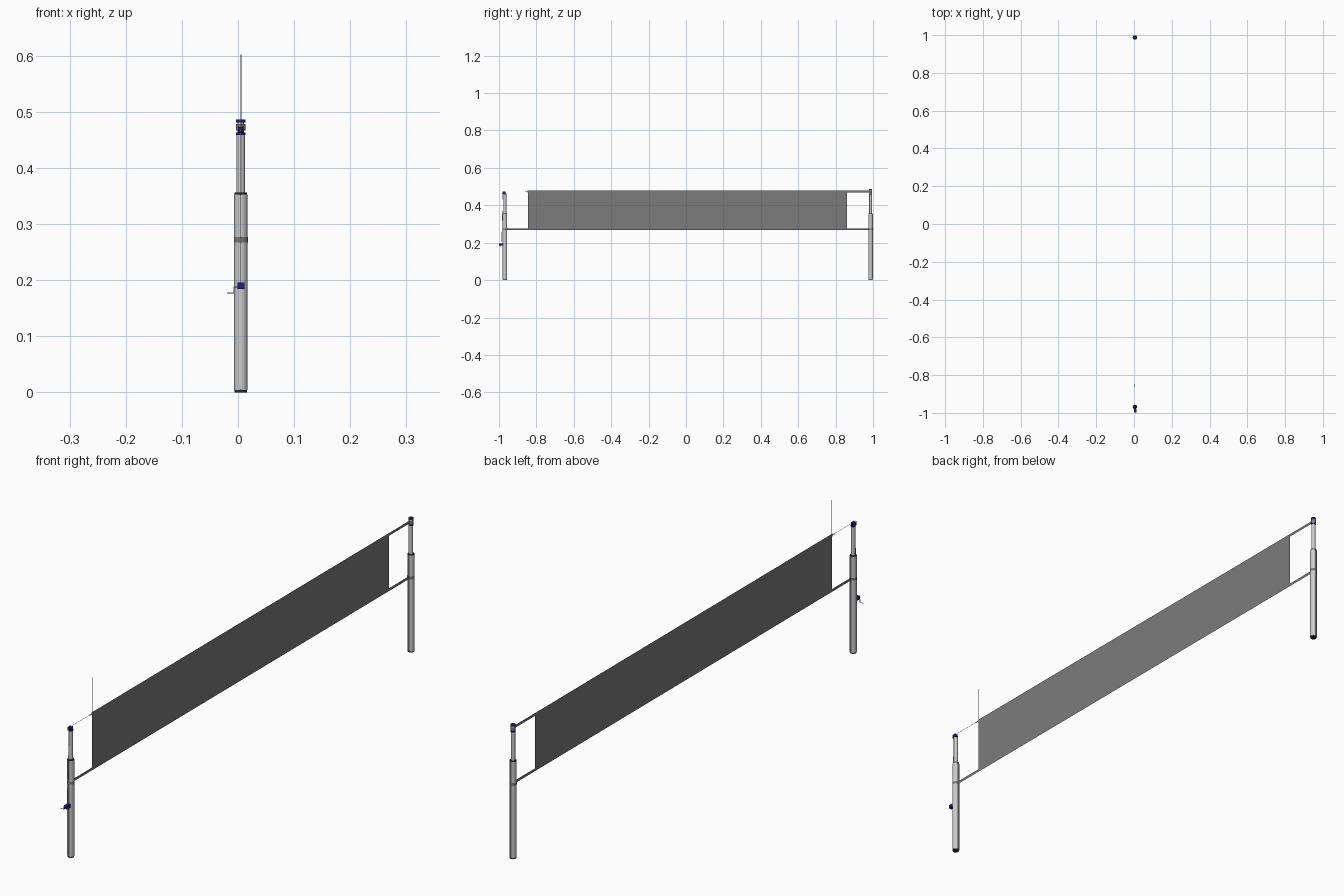
import bpy, bmesh, math
from mathutils import Vector

if "Cube" in bpy.data.objects:
    bpy.data.objects.remove(bpy.data.objects["Cube"])

X = 0.005                      # common centre line of posts and net
LEFT, RIGHT = -0.968, 0.987    # post positions along y


def material(name, rgb):
    m = bpy.data.materials.new(name)
    m.diffuse_color = (*rgb, 1)
    m.use_nodes = True
    m.node_tree.nodes["Principled BSDF"].inputs["Base Color"].default_value = m.diffuse_color
    return m


NAVY = material("navy", (0.02, 0.01, 0.25))
BLACK = material("black", (0.02, 0.02, 0.03))
MESH = material("dark_mesh", (0.2, 0.2, 0.2))
METAL = material("metal", (0.55, 0.55, 0.55))


def finish(bm, name, mat, smooth=False):
    me = bpy.data.meshes.new(name)
    bm.to_mesh(me)
    bm.free()
    ob = bpy.data.objects.new(name, me)
    bpy.context.collection.objects.link(ob)
    me.materials.append(mat)
    if smooth:
        bpy.ops.object.select_all(action='DESELECT')
        bpy.context.view_layer.objects.active = ob
        ob.select_set(True)
        bpy.ops.object.shade_smooth_by_angle(angle=math.radians(35))
    return ob


def rod(name, a, b, r, mat, sides=8, caps=True):
    a, b = Vector(a), Vector(b)
    bm = bmesh.new()
    bmesh.ops.create_cone(bm, cap_ends=caps, segments=sides, radius1=r, radius2=r, depth=(b - a).length)
    q = Vector((0, 0, 1)).rotation_difference(b - a)
    bm.transform(q.to_matrix().to_4x4())
    bmesh.ops.translate(bm, vec=(a + b) / 2, verts=bm.verts)
    return finish(bm, name, mat, True)


def disc(name, y, z0, z1, r, mat, caps=True):
    return rod(name, (X, y, z0), (X, y, z1), r, mat, 24, caps)


def box(name, lo, hi, mat):
    lo, hi = Vector(lo), Vector(hi)
    bm = bmesh.new()
    bmesh.ops.create_cube(bm, size=1)
    for v in bm.verts:
        v.co = (lo + hi) / 2 + v.co * (hi - lo)
    return finish(bm, name, mat)


def sheet(name, y0, y1, z0, z1, mat):
    bm = bmesh.new()
    bm.faces.new([bm.verts.new((X, y, z)) for y, z in ((y0, z0), (y1, z0), (y1, z1), (y0, z1))])
    return finish(bm, name, mat)


def grooved_tube(name, y, z0, z1, r, half, depth, mat):
    # round profile with a slot on the front and on the back
    start = math.asin(half / r)
    pts = []
    for side in range(2):
        t0 = -math.pi / 2 + side * math.pi
        for i in range(13):
            t = t0 + start + (math.pi - 2 * start) * i / 12
            pts.append((r * math.cos(t), r * math.sin(t)))
        s = 1 if side == 0 else -1
        pts += [(s * half, s * (r - depth)), (-s * half, s * (r - depth))]
    bm = bmesh.new()
    face = bm.faces.new([bm.verts.new((X + px, y + py, z0)) for px, py in pts])
    top = bmesh.ops.extrude_face_region(bm, geom=[face])
    bmesh.ops.translate(bm, vec=(0, 0, z1 - z0),
                        verts=[v for v in top["geom"] if isinstance(v, bmesh.types.BMVert)])
    bmesh.ops.recalc_face_normals(bm, faces=bm.faces)
    return finish(bm, name, mat, True)


# Telescopic posts
for side, y in (("left", LEFT), ("right", RIGHT)):
    disc(side + "_post_foot", y, 0, 0.005, 0.011, BLACK)
    grooved_tube(side + "_post_lower", y, 0.004, 0.353, 0.012, 0.002, 0.003, METAL)
    disc(side + "_post_collar", y, 0.352, 0.356, 0.011, BLACK)
    disc(side + "_post_upper", y, 0.355, 0.461, 0.0075, METAL)
    disc(side + "_post_top_ring", y, 0.459, 0.463, 0.0083, NAVY)
    disc(side + "_lower_strap_loop", y, 0.267, 0.277, 0.0125, MESH, False)

# Head of the right post, holding the upper strap
disc("right_post_neck", RIGHT, 0.462, 0.482, 0.006, METAL)
disc("right_post_cap", RIGHT, 0.481, 0.486, 0.0083, NAVY)
disc("upper_strap_loop", RIGHT, 0.467, 0.478, 0.0085, MESH, False)

# Net with its edge tapes
sheet("net", -0.845, 0.86, 0.277, 0.468, MESH)
sheet("upper_tape", -0.848, RIGHT - 0.008, 0.468, 0.478, MESH)
sheet("lower_tape", LEFT + 0.012, RIGHT - 0.012, 0.267, 0.277, MESH)

# Antenna at the net edge
rod("antenna", (X, -0.842, 0.468), (X, -0.842, 0.602), 0.0008, METAL)

# Pulley on the left post
for s in (-1, 1):
    box("pulley_cheek", (X + s * 0.004 - 0.001, LEFT - 0.012, 0.461),
        (X + s * 0.004 + 0.001, LEFT + 0.004, 0.474), NAVY)
rod("pulley_wheel", (X - 0.003, LEFT - 0.006, 0.468), (X + 0.003, LEFT - 0.006, 0.468), 0.005, BLACK, 16)

# Tension cable over the pulley and down to the winch
path = [(X, -0.848, 0.473), (X, LEFT - 0.006, 0.4735), (X, LEFT - 0.0115, 0.468), (X, LEFT - 0.018, 0.195)]
for a, b in zip(path, path[1:]):
    rod("tension_cable", a, b, 0.0006, METAL, 6)
rod("cable_clamp", (X, -0.862, 0.473), (X, -0.846, 0.473), 0.0015, METAL)

# Winch and crank
box("winch_body", (X - 0.006, -0.9985, 0.184), (X + 0.007, LEFT - 0.011, 0.196), NAVY)
crank = [(X - 0.005, -0.99, 0.188), (X - 0.012, -0.99, 0.188), (X - 0.012, -0.99, 0.177), (X - 0.025, -0.99, 0.177)]
for a, b in zip(crank, crank[1:]):
    rod("winch_crank", a, b, 0.001, METAL)
